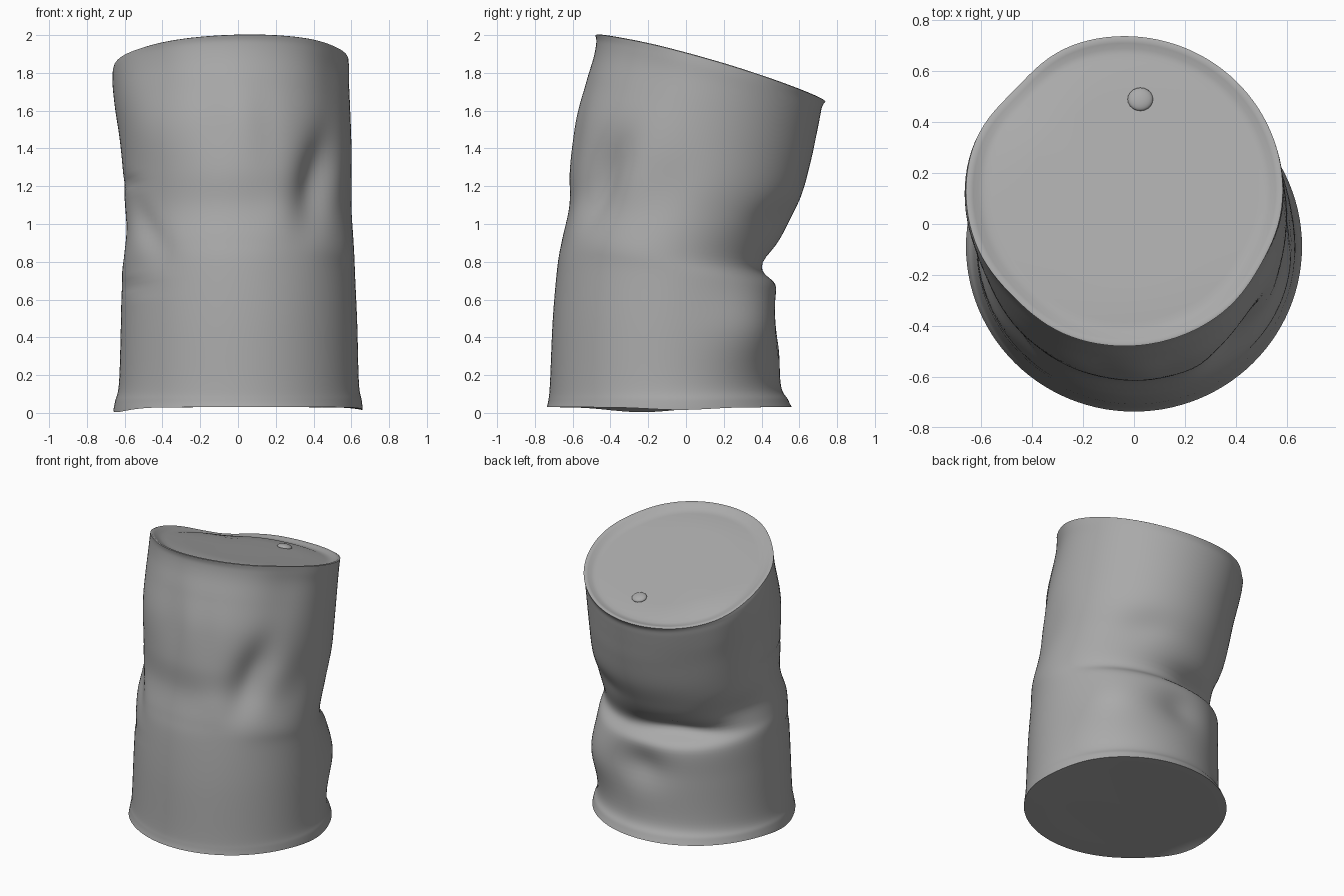
import bpy
import bmesh
import math
from mathutils import Vector

SIDES = 112
STEPS = 7

# Remove the default cube only
default_cube = bpy.data.objects.get("Cube")
if default_cube:
    bpy.data.objects.remove(default_cube, do_unlink=True)

# One flat colour for the whole can
metal = bpy.data.materials.new("dull grey metal")
metal.use_nodes = True
grey = (0.4, 0.4, 0.4, 1.0)
metal.diffuse_color = grey
metal.node_tree.nodes["Principled BSDF"].inputs["Base Color"].default_value = grey

# Wall stations: front y, front z, back y, back z, min x, max x
STATIONS = [
    (-.737, .03, .56, .03, -.66, .66),
    (-.728, .07, .54, .07, -.65, .655),
    (-.72, .16, .50, .16, -.63, .64),
    (-.705, .50, .495, .45, -.62, .63),
    (-.68, .78, .49, .66, -.615, .62),
    (-.655, .92, .425, .77, -.605, .615),
    (-.617, 1.1, .53, .98, -.60, .605),
    (-.615, 1.3, .61, 1.15, -.605, .607),
    (-.585, 1.55, .66, 1.33, -.625, .60),
    (-.53, 1.75, .69, 1.47, -.65, .593),
    (-.49, 1.88, .71, 1.57, -.663, .588),
    (-.475, 1.96, .72, 1.62, -.665, .588),
    (-.48, 2.0, .738, 1.65, -.66, .585),
]

# Dents: angle, height, angular width, height width, depth, slant
DENTS = [
    (110, .79, 25, .06, .08, 0),      # deep fold at the back
    (90, .52, 17, .13, .045, 0),      # pocket under the fold
    (48, .46, 24, .20, -.06, 0),      # swelling beside the pocket
    (155, .93, 24, .11, .035, 60),    # fold rising to the side
    (60, 1.02, 18, .10, .02, 0),      # back shoulder hollow
    (-46, 1.24, 12, .22, .065, 25),   # upright dent on the front
    (-66, 1.05, 12, .12, -.012, 0),   # bulge beside it
    (-140, .95, 10, .14, .022, -60),  # slanted crease
    (-165, 1.22, 16, .025, .012, 0),  # thin side creases
    (-155, .67, 22, .025, .010, 0),
    (-100, 1.55, 9, .22, .012, 0),    # shallow upright ripples
    (-75, 1.5, 8, .25, .008, 0),
    (-10, 1.2, 15, .15, .012, 0),
    (136, 1.75, 17, .35, .030, 0),    # flattened upper edges
    (-135, 1.9, 17, .20, .014, 0),
    (-135, 1.5, 20, .20, -.012, 0),
    (-30, 1.8, 15, .25, .015, 0),
]


def turn(a, b):
    """Signed difference of two angles in degrees."""
    return (a - b + 180) % 360 - 180


def bell(x, width):
    return math.exp(-(x / width) ** 2)


def spline(a, b, c, d, t):
    """Smooth curve from b to c."""
    return b + .5 * t * (c - a + t * (2*a - 5*b + 4*c - d + t * (3*(b - c) + d - a)))


def wall_point(station, degrees, rise):
    fy, fz, by, bz, left, right = station
    c, s = math.cos(math.radians(degrees)), math.sin(math.radians(degrees))
    centre = Vector(((left + right) / 2, (fy + by) / 2, 0))
    z = (fz + bz) / 2 + (bz - fz) / 2 * s
    # Uneven rims
    z += rise ** 3 * (.022 * c + .022 * (1 - s * s) - .045 * bell(turn(degrees, 143), 27))
    z -= (1 - rise) ** 14 * (.026 * bell(turn(degrees, 193), 22) + .014 * bell(turn(degrees, 5), 20))
    scale = 1
    for angle, height, wide, tall, depth, slant in DENTS:
        dz = z - height
        scale -= depth / .6 * bell(turn(degrees, angle + slant * dz), wide) * bell(dz, tall)
    x = (right - left) / 2 * c * scale
    y = (by - fy) / 2 * s * scale
    return centre + Vector((x, y, z))


def all_stations():
    last = len(STATIONS) - 1
    for i in range(last):
        quad = [STATIONS[max(0, min(last, i + k))] for k in (-1, 0, 1, 2)]
        for j in range(STEPS):
            yield [spline(*values, j / STEPS) for values in zip(*quad)]
    yield STATIONS[-1]


def finish(name, bm, angle):
    bmesh.ops.recalc_face_normals(bm, faces=bm.faces[:])
    mesh = bpy.data.meshes.new(name)
    bm.to_mesh(mesh)
    bm.free()
    mesh.materials.append(metal)
    obj = bpy.data.objects.new(name, mesh)
    bpy.context.collection.objects.link(obj)
    bpy.ops.object.select_all(action='DESELECT')
    obj.select_set(True)
    bpy.context.view_layer.objects.active = obj
    bpy.ops.object.shade_smooth_by_angle(angle=math.radians(angle))
    return obj


# Crumpled can: lofted wall closed by two lids
bm = bmesh.new()
rings = []
levels = list(all_stations())
for n, station in enumerate(levels):
    rise = n / (len(levels) - 1)
    rings.append([wall_point(station, 360 * k / SIDES, rise) for k in range(SIDES)])


def lid_rings(edge, steps, flat_z):
    """Shrink a rim towards its centre, easing onto a flat panel."""
    middle = sum(edge, Vector()) / SIDES
    result = []
    for size, drop, flatten in steps:
        ring = []
        for p in edge:
            q = middle.lerp(p, size)
            q.z = q.z * (1 - flatten) + flat_z(q) * flatten - drop
            ring.append(q)
        result.append(ring)
    return result


def top_plane(p):
    return 1.827 - .285 * (p.y - .13) + .035 * p.x


top_steps = [(.985, -.004, 0), (.955, .004, .1), (.92, .014, .2), (.88, .02, .4),
             (.84, .015, .6), (.6, .015, 1), (.3, .015, 1), (.02, .015, 1)]
bottom_steps = [(.98, 0, .2), (.9, 0, .7), (.75, 0, 1), (.02, 0, 1)]
rings += lid_rings(rings[-1], top_steps, top_plane)
rings = lid_rings(rings[0], bottom_steps, lambda p: .03)[::-1] + rings

loops = [[bm.verts.new(p) for p in ring] for ring in rings]
for low, high in zip(loops, loops[1:]):
    for k in range(SIDES):
        m = (k + 1) % SIDES
        bm.faces.new((low[k], low[m], high[m], high[k]))
bm.faces.new(loops[0])
bm.faces.new(loops[-1])
finish("can_body", bm, 50)

# Small rounded stud on the lid
bm = bmesh.new()
bmesh.ops.create_uvsphere(bm, u_segments=20, v_segments=12, radius=.05)
stud = finish("lid_stud", bm, 60)
spot = Vector((.025, .49, 0))
stud.location = (spot.x, spot.y, top_plane(spot) - .012)
stud.scale = (1, .95, .4)
stud.rotation_euler.x = -.28
